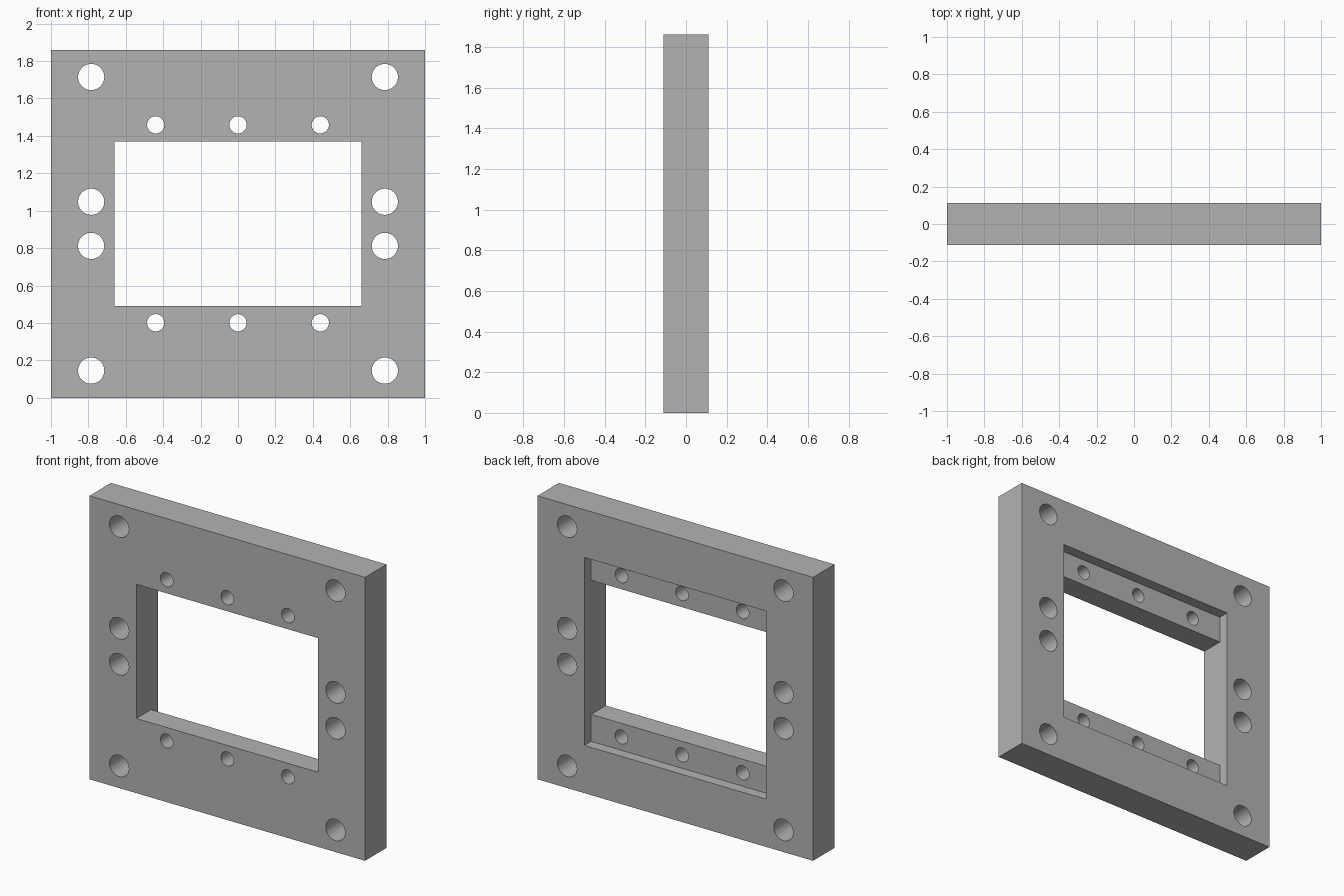
import bpy
import bmesh
import math

if "Cube" in bpy.data.objects:
    bpy.data.objects.remove(bpy.data.objects["Cube"], do_unlink=True)

WIDTH, HEIGHT, DEPTH = 2.0, 1.86, 0.222
MID = HEIGHT / 2

grey = bpy.data.materials.new("plain_grey")
grey.use_nodes = True
colour = (0.45, 0.45, 0.45, 1)
grey.diffuse_color = colour
grey.node_tree.nodes["Principled BSDF"].inputs["Base Color"].default_value = colour


def prism(name, profile, half_width):
    """Extrude a (y, z) profile along x, centred on x = 0."""
    bm = bmesh.new()
    face = bm.faces.new([bm.verts.new((-half_width, y, z)) for y, z in profile])
    ext = bmesh.ops.extrude_face_region(bm, geom=[face])
    verts = [v for v in ext["geom"] if isinstance(v, bmesh.types.BMVert)]
    bmesh.ops.translate(bm, verts=verts, vec=(2 * half_width, 0, 0))
    bmesh.ops.recalc_face_normals(bm, faces=bm.faces)
    mesh = bpy.data.meshes.new(name)
    bm.to_mesh(mesh)
    bm.free()
    mesh.materials.append(grey)
    obj = bpy.data.objects.new(name, mesh)
    bpy.context.collection.objects.link(obj)
    return obj


def drill(name, radius, x, z):
    """Cylindrical cutter running front to back."""
    bpy.ops.mesh.primitive_cylinder_add(vertices=48, radius=radius, depth=2 * DEPTH,
                                        location=(x, 0, z), rotation=(math.pi / 2, 0, 0))
    obj = bpy.context.object
    obj.name = name
    obj.data.materials.append(grey)
    return obj


def cut(target, cutter):
    """Subtract the cutter for good, then discard it."""
    cutter.hide_render = True
    mod = target.modifiers.new("cut", "BOOLEAN")
    mod.operation = "DIFFERENCE"
    mod.solver = "EXACT"
    mod.object = cutter
    bpy.context.view_layer.objects.active = target
    bpy.ops.object.modifier_apply(modifier=mod.name)
    bpy.data.objects.remove(cutter, do_unlink=True)


# Thick rectangular plate
h = DEPTH / 2
plate = prism("mounting_plate", [(-h, 0), (h, 0), (h, HEIGHT), (-h, HEIGHT)], WIDTH / 2)

# Window with a taller recess at the back, leaving a ledge above and below
window, recess, ledge = 0.44, 0.617, 0.041
half = [(-DEPTH, window), (ledge, window), (ledge, recess), (DEPTH, recess)]
profile = [(y, MID + z) for y, z in half] + [(y, MID - z) for y, z in reversed(half)]
cut(plate, prism("window_cutter", profile, 0.66))

# Large holes in the side rails
for x in (-0.785, 0.785):
    for dz in (-0.785, -0.118, 0.118, 0.785):
        cut(plate, drill("large_hole_cutter", 0.07, x, MID + dz))

# Small holes through the ledges
for x in (-0.44, 0, 0.44):
    for dz in (-0.529, 0.529):
        cut(plate, drill("small_hole_cutter", 0.046, x, MID + dz))

# Smooth hole walls, sharp rims
bpy.ops.object.select_all(action="DESELECT")
plate.select_set(True)
bpy.context.view_layer.objects.active = plate
bpy.ops.object.shade_smooth_by_angle(angle=math.radians(30))
